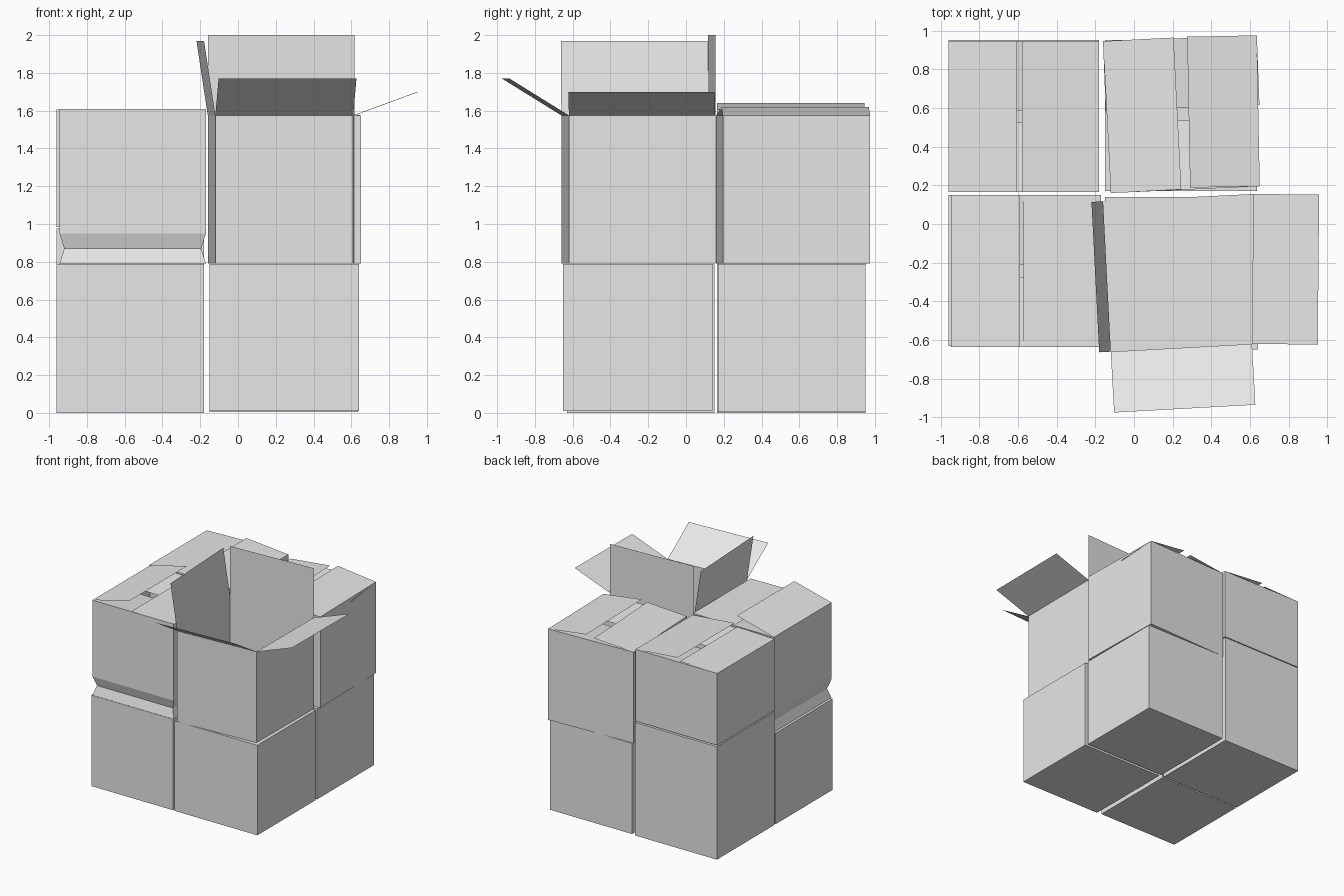
import bpy
import bmesh
from mathutils import Vector

if "Cube" in bpy.data.objects:
    bpy.data.objects.remove(bpy.data.objects["Cube"], do_unlink=True)

cardboard = bpy.data.materials.new("plain_grey_cardboard")
cardboard.use_nodes = True
GREY = (0.8, 0.8, 0.8, 1)
cardboard.diffuse_color = GREY
cardboard.node_tree.nodes["Principled BSDF"].inputs["Base Color"].default_value = GREY

FRONT, RIGHT, BACK, LEFT = range(4)


def rect(x0, x1, y0, y1):
    """Footprint corners, counterclockwise from the front."""
    return [(x0, y0), (x1, y0), (x1, y1), (x0, y1)]


def finish(name, bm):
    mesh = bpy.data.meshes.new(name)
    bm.to_mesh(mesh)
    bm.free()
    mesh.materials.append(cardboard)
    bpy.context.collection.objects.link(bpy.data.objects.new(name, mesh))


def make_box(name, corners, z0, z1, closed=True, dent=None):
    """Carton body; dent = (height, half span, depth) pinches the walls."""
    levels = [(z0, 0), (z1, 0)]
    if dent:
        h, span, depth = dent
        levels[1:1] = [(h, depth), (h + span, 0)]
    mid = sum((Vector(c) for c in corners), Vector((0, 0))) / 4
    bm = bmesh.new()
    rings = []
    for z, inset in levels:
        ring = []
        for c in corners:
            d = Vector(c) - mid
            p = mid + d * (1 - inset / abs(d.x))
            ring.append(bm.verts.new((p.x, p.y, z)))
        rings.append(ring)
    bm.faces.new(rings[0][::-1])
    for lower, upper in zip(rings, rings[1:]):
        for i in range(4):
            j = (i + 1) % 4
            bm.faces.new((lower[i], lower[j], upper[j], upper[i]))
    if closed:
        bm.faces.new(rings[-1])
    finish(name, bm)


def make_flap(name, corners, z, wall, out, rise):
    """Thin flap hinged on a wall's top edge, reaching out and up."""
    a, b = Vector(corners[wall]), Vector(corners[(wall + 1) % 4])
    edge = (b - a).normalized()
    reach = Vector((edge.y, -edge.x)) * out
    bm = bmesh.new()
    points = [(*a, z), (*b, z), (*(b + reach), z + rise), (*(a + reach), z + rise)]
    face = bm.faces.new([bm.verts.new(p) for p in points])
    face.normal_update()
    if face.normal.z < 0:
        face.normal_flip()
    finish(name, bm)


# Sealed lower cartons
make_box("lower_front_right_box", rect(-0.96, -0.18, -0.63, 0.15), 0, 0.785)
make_box("lower_front_left_box", rect(-0.15, 0.64, -0.65, 0.14), 0.01, 0.787)
make_box("lower_back_right_box", rect(-0.96, -0.18, 0.165, 0.95), 0, 0.975)
make_box("lower_back_left_box", rect(-0.15, 0.635, 0.17, 0.95), 0.005, 0.787)

# Upper cartons: footprint, bottom, top, dent, flaps as (wall, out, rise)
open_feet = [(-0.12, -0.66), (0.61, -0.62), (0.617, 0.155), (-0.16, 0.117)]
turned_feet = [(-0.12, 0.16), (0.65, 0.195), (0.635, 0.975), (-0.16, 0.945)]
inner = [(FRONT, -0.36, -0.03), (BACK, -0.36, -0.03)]
uppers = {
    "open_box": (open_feet, 0.79, 1.575, None,
                 [(FRONT, 0.315, 0.195), (RIGHT, 0.34, 0.125),
                  (BACK, 0, 0.425), (LEFT, 0.06, 0.395)]),
    "dented_box": (rect(-0.945, -0.17, -0.635, 0.15), 0.79, 1.61, (0.87, 0.08, 0.025),
                   [(LEFT, -0.355, 0.09), (RIGHT, -0.4, 0.005)] + inner),
    "short_box": (rect(-0.96, -0.18, 0.165, 0.945), 0.985, 1.605, None,
                  [(LEFT, -0.355, 0.01), (RIGHT, -0.4, 0.035)] + inner),
    "turned_box": (turned_feet, 0.79, 1.575, None,
                   [(LEFT, -0.365, 0.03), (RIGHT, -0.36, 0.045)] + inner),
}
SIDES = ["front", "left", "back", "right"]  # the model's left is +x
for name, (corners, z0, z1, dent, flaps) in uppers.items():
    make_box(name, corners, z0, z1, closed=False, dent=dent)
    for wall, out, rise in flaps:
        make_flap(f"{name}_{SIDES[wall]}_flap", corners, z1, wall, out, rise)
